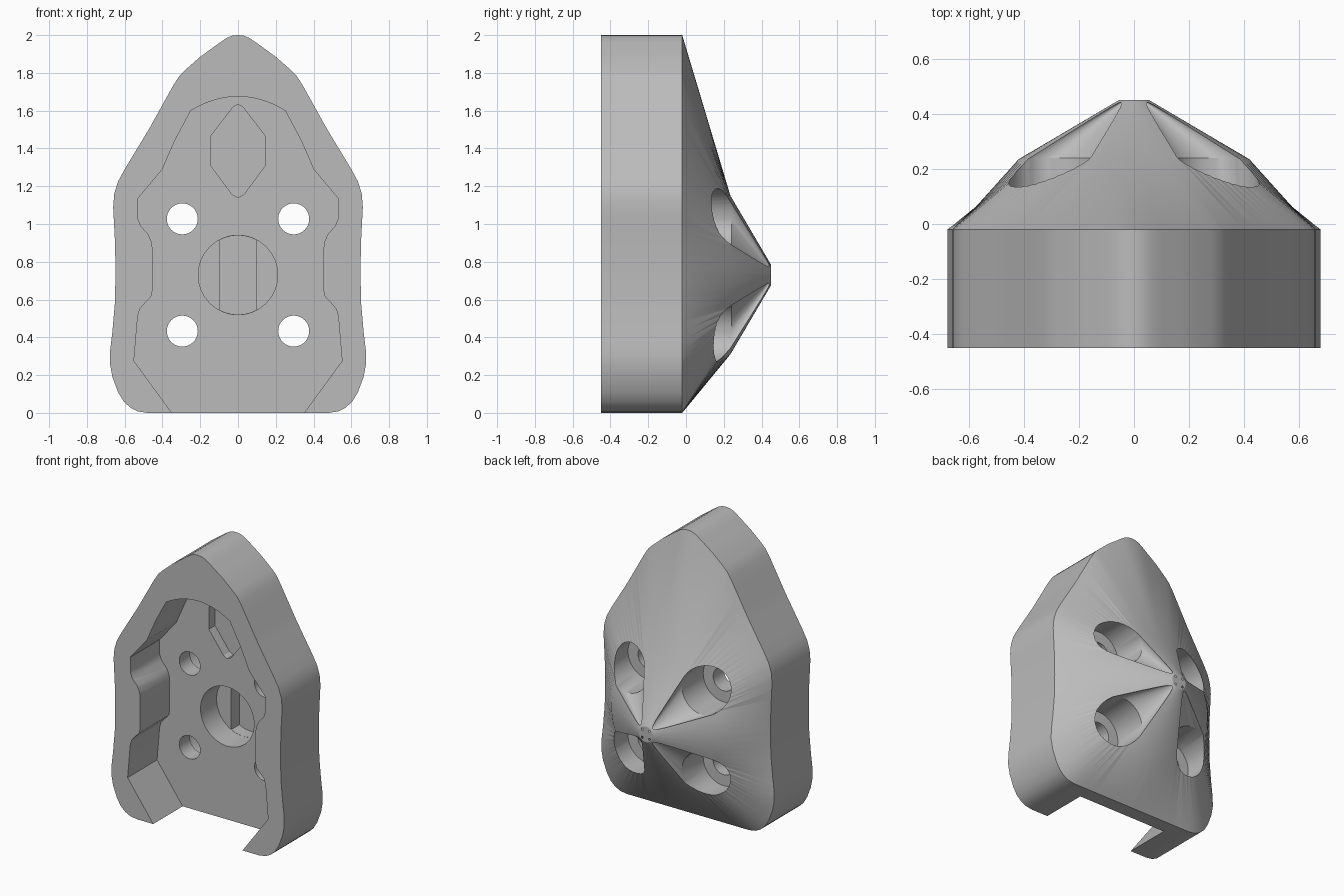
import bpy, bmesh, math
from mathutils import Vector

if "Cube" in bpy.data.objects:
    bpy.data.objects.remove(bpy.data.objects["Cube"])

CZ = 0.73          # height of the rear cone axis
BACK, FRONT = -0.02, -0.45
FLOOR = -0.12      # floor of the front pocket

grey = bpy.data.materials.new("grey")
grey.diffuse_color = (0.5, 0.5, 0.5, 1)
grey.use_nodes = True
grey.node_tree.nodes["Principled BSDF"].inputs["Base Color"].default_value = grey.diffuse_color


def loft(name, rings):
    """Closed solid through rings of equally many points."""
    bm = bmesh.new()
    vs = [[bm.verts.new(p) for p in r] for r in rings]
    n = len(rings[0])
    for a, b in zip(vs, vs[1:]):
        for i in range(n):
            j = (i + 1) % n
            bm.faces.new((a[i], a[j], b[j], b[i]))
    caps = [bm.faces.new(vs[0]), bm.faces.new(vs[-1])]
    bmesh.ops.triangulate(bm, faces=[f for f in bm.faces if f not in caps])
    bmesh.ops.recalc_face_normals(bm, faces=bm.faces[:])
    me = bpy.data.meshes.new(name)
    bm.to_mesh(me)
    bm.free()
    ob = bpy.data.objects.new(name, me)
    bpy.context.collection.objects.link(ob)
    me.materials.append(grey)
    return ob


def mirrored(half):
    """Full outline from a right half listed top to bottom."""
    return half + [(-x, z) for x, z in reversed(half) if x > 0]


def at(points, y):
    return [(x, y, z) for x, z in points]


def circle(cx, cz, r, n=48):
    return [(cx + r * math.cos(2 * math.pi * i / n),
             cz + r * math.sin(2 * math.pi * i / n)) for i in range(n)]


def prism(name, points, y0, y1):
    return loft(name, [at(points, y0), at(points, y1)])


def subdivide(points, step):
    out = []
    for a, b in zip(points, points[1:] + points[:1]):
        a, b = Vector(a), Vector(b)
        k = max(1, math.ceil((b - a).length / step))
        out += [tuple(a.lerp(b, i / k)) for i in range(k)]
    return out


def on_circle(points, r):
    """Project an outline radially onto a circle round the cone axis."""
    out = []
    for x, z in points:
        d = math.hypot(x, z - CZ)
        out.append((x / d * r, CZ + (z - CZ) / d * r))
    return out


def cut(body, cutter):
    m = body.modifiers.new("cut", 'BOOLEAN')
    m.operation, m.solver, m.object = 'DIFFERENCE', 'EXACT', cutter
    bpy.context.view_layer.objects.active = body
    bpy.ops.object.modifier_apply(modifier=m.name)
    bpy.data.objects.remove(cutter)


# Shield-shaped body: straight sides, loft to a circle, then a blunt cone
outline = subdivide(mirrored([
    (0, 2.0), (0.03, 1.997), (0.06, 1.985), (0.10, 1.958), (0.20, 1.885),
    (0.28, 1.815), (0.31, 1.785), (0.345, 1.73), (0.47, 1.505), (0.60, 1.29),
    (0.635, 1.225), (0.655, 1.16), (0.661, 1.09), (0.652, 0.92), (0.648, 0.75),
    (0.652, 0.58), (0.665, 0.43), (0.677, 0.33), (0.678, 0.26), (0.665, 0.19),
    (0.635, 0.11), (0.605, 0.06), (0.57, 0.028), (0.53, 0.008), (0.48, 0)]), 0.06)
housing = loft("housing", [
    at(outline, FRONT), at(outline, BACK),
    at(on_circle(outline, 0.42), 0.235), at(on_circle(outline, 0.055), 0.45)])

# Front pocket, open at the bottom
arc = [(0.25 * i / 8, 1.675 - 0.075 * (i / 8) ** 2) for i in range(9)]
pocket = mirrored(arc + [
    (0.33, 1.45), (0.37, 1.36), (0.40, 1.29), (0.53, 1.135), (0.53, 1.03),
    (0.515, 0.99), (0.475, 0.945), (0.457, 0.905), (0.452, 0.86), (0.452, 0.65),
    (0.46, 0.615), (0.49, 0.585), (0.52, 0.55), (0.531, 0.51),
    (0.551, 0.275), (0.35, 0), (0.35, -0.1)])
cut(housing, prism("pocket_cutter", pocket, FRONT - 0.1, FLOOR))

# Shallow six-sided recess near the top
recess = mirrored([(0, 1.632), (0.025, 1.62), (0.145, 1.465), (0.145, 1.31),
                   (0.03, 1.155), (0, 1.14)])
cut(housing, prism("recess_cutter", recess, FLOOR - 0.05, -0.05))

# Round central recess with a deeper vertical slot
cut(housing, prism("round_cutter", circle(0, CZ, 0.21, 64), FLOOR - 0.05, 0.06))
half = math.acos(0.095 / 0.209)
slot = []
for start in (half, math.pi + half):
    for i in range(11):
        a = start + (math.pi - 2 * half) * i / 10
        slot.append((0.209 * math.cos(a), CZ + 0.209 * math.sin(a)))
cut(housing, prism("slot_cutter", slot, 0.03, 0.15))

# Four bolt holes, each with a counterbore that tapers towards the cone tip
for sx in (-1, 1):
    for sz in (-1, 1):
        hx, hz = sx * 0.295, CZ + sz * 0.297
        cut(housing, loft("counterbore_cutter", [
            at(circle(hx, hz, 0.16), 0.0), at(circle(hx, hz, 0.16), 0.24),
            at(circle(sx * 0.022, CZ + sz * 0.022, 0.004), 0.455)]))
        cut(housing, prism("hole_cutter", circle(hx, hz, 0.082, 40),
                           FLOOR - 0.05, 0.1))

# Smooth shading with sharp edges kept
bpy.ops.object.select_all(action='DESELECT')
housing.select_set(True)
bpy.context.view_layer.objects.active = housing
bpy.ops.object.shade_smooth_by_angle(angle=math.radians(25))
